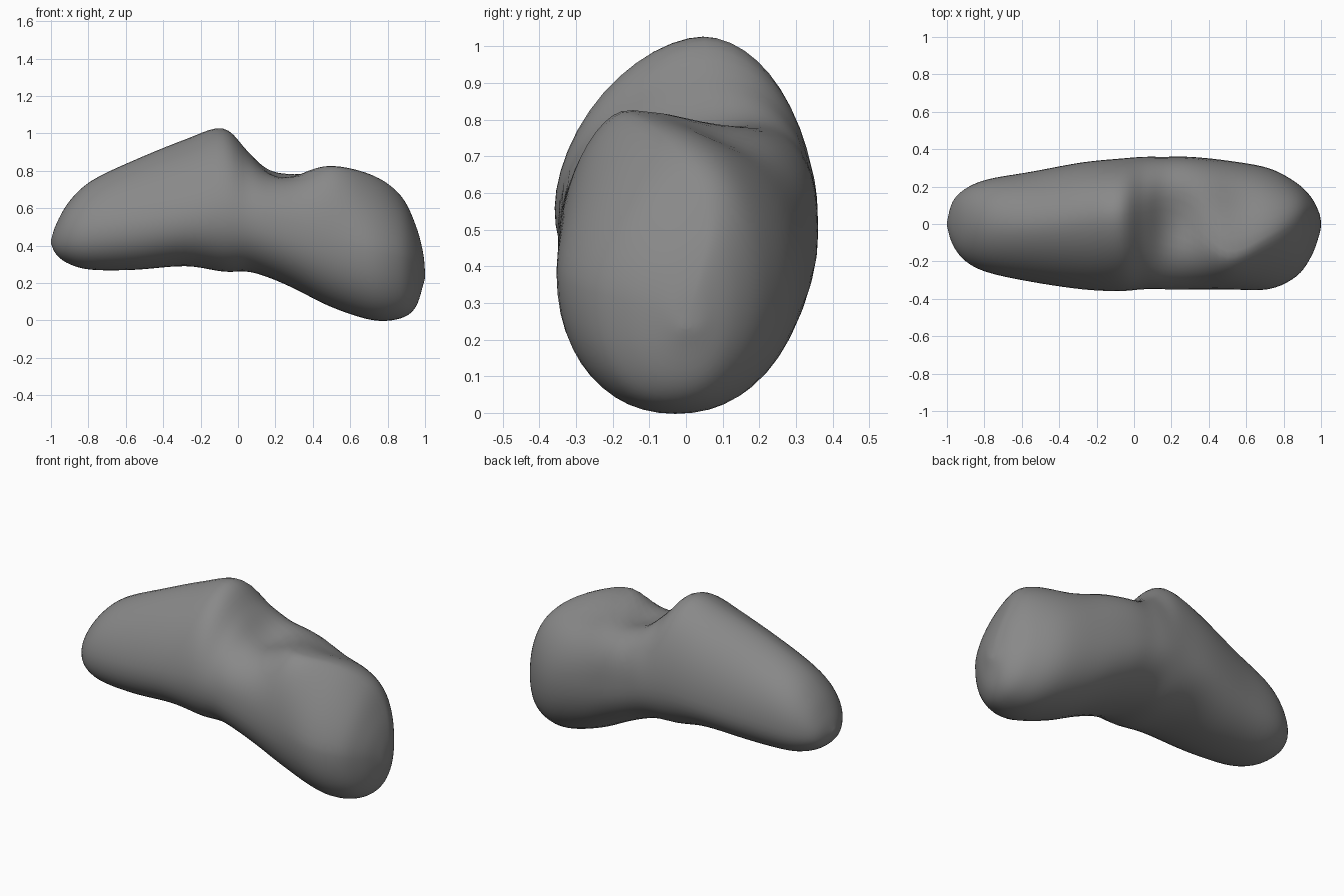
import bpy
import bmesh
import math

# Remove the default cube only
cube = bpy.data.objects.get("Cube")
if cube:
    bpy.data.objects.remove(cube, do_unlink=True)

# Cross-sections along the body:
# x, top, bottom, front edge, back edge, ridge offset, widest height,
# squareness of the upper front, squareness of the upper back
SECTIONS = [
    (-1, .43, .41, -.01, .01, 0, .42, 2, 2),
    (-.97, .52, .35, -.11, .12, 0, .43, 2, 2),
    (-.9, .64, .3, -.2, .19, 0, .45, 1.9, 2.1),
    (-.78, .75, .27, -.26, .24, 0, .47, 1.8, 2.1),
    (-.55, .86, .27, -.31, .28, 0, .5, 1.7, 2),
    (-.28, .97, .29, -.35, .33, .03, .54, 1.7, 2),
    (-.08, 1.03, .26, -.36, .35, .05, .56, 1.75, 1.9),
    (.05, .91, .26, -.35, .36, .06, .54, 1.9, 2.1),
    (.16, .82, .23, -.35, .36, .08, .51, 2.3, 2.6),
    (.3, .8, .17, -.35, .36, .02, .47, 2.3, 2.9),
    (.5, .83, .07, -.35, .34, -.16, .42, 1.8, 2.4),
    (.72, .78, 0, -.35, .3, -.06, .37, 1.55, 2),
    (.87, .67, .01, -.28, .22, .03, .34, 1.6, 2),
    (.95, .51, .07, -.17, .14, .06, .31, 1.8, 2),
    (.99, .36, .19, -.06, .06, .03, .27, 2, 2),
    (1, .25, .23, -.01, .01, 0, .24, 2, 2),
]
STEPS = 5
SIDES = 48


def spline(a, b, c, d, t):
    """Smooth curve between b and c that passes through both."""
    start, end = (c - a) / 2, (d - b) / 2
    return (b + start * t + (3 * (c - b) - 2 * start - end) * t ** 2
            + (2 * (b - c) + start + end) * t ** 3)


def smooth_sections():
    last = len(SECTIONS) - 1
    for i in range(last):
        around = [SECTIONS[min(max(i + k, 0), last)] for k in (-1, 0, 1, 2)]
        for step in range(STEPS):
            yield [spline(*values, step / STEPS) for values in zip(*around)]
    yield SECTIONS[last]


def hollow(x, y, centre_x, centre_y, width, length):
    """Soft round falloff used for dents in the upper surface."""
    return math.exp(-((x - centre_x) / width) ** 2 - ((y - centre_y) / length) ** 2)


def section_point(section, angle):
    x, top, bottom, front, back, ridge, middle, front_power, back_power = section
    across, up = math.cos(angle), math.sin(angle)
    upper = up > 0
    power = 2.2
    if upper:
        power = back_power if across > 0 else front_power
    else:
        ridge = (front + back) / 2
    reach = back - ridge if across > 0 else ridge - front
    height = top - middle if upper else middle - bottom
    y = ridge + reach * math.copysign(abs(across) ** (2 / power), across)
    z = middle + height * math.copysign(abs(up) ** (2 / power), up)
    # Saddle hollow behind the hump, and a shallow dent behind the end ridge
    if upper:
        z -= .04 * up * hollow(x, y, .24, 0, .13, .13)
        z -= .04 * up * hollow(x, y, .55, .1, .15, .12)
    return x, y, z


def build_body():
    bm = bmesh.new()
    rings = [[bm.verts.new(section_point(s, math.tau * k / SIDES)) for k in range(SIDES)]
             for s in smooth_sections()]
    for ring, following in zip(rings, rings[1:]):
        for k in range(SIDES):
            n = (k + 1) % SIDES
            bm.faces.new((ring[k], ring[n], following[n], following[k]))
    bm.faces.new(rings[0])
    bm.faces.new(rings[-1])
    bmesh.ops.recalc_face_normals(bm, faces=bm.faces)
    mesh = bpy.data.meshes.new("rock_body")
    bm.to_mesh(mesh)
    bm.free()
    body = bpy.data.objects.new("rock_body", mesh)
    bpy.context.collection.objects.link(body)
    return body


# Stone material
stone = bpy.data.materials.new("stone_grey")
stone.use_nodes = True
grey = (.25, .25, .25, 1)
stone.diffuse_color = grey
stone.node_tree.nodes["Principled BSDF"].inputs["Base Color"].default_value = grey

# Rock body, gently relaxed and smooth shaded
rock = build_body()
rock.data.materials.append(stone)
rock.data.polygons.foreach_set("use_smooth", [True] * len(rock.data.polygons))
relax = rock.modifiers.new("relax", "SMOOTH")
relax.factor = .5
relax.iterations = 3
